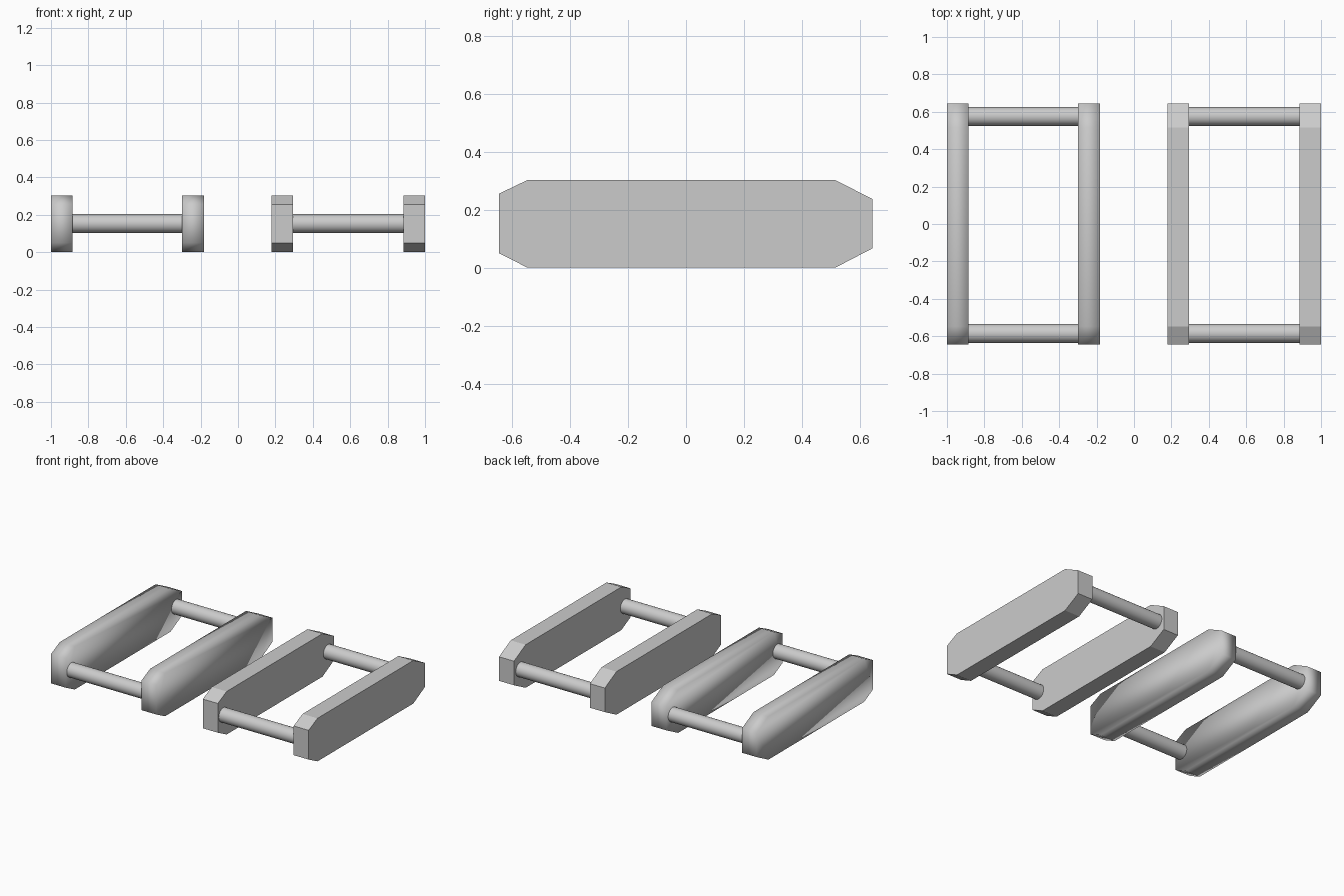
import bpy, bmesh, math

if "Cube" in bpy.data.objects:
    bpy.data.objects.remove(bpy.data.objects["Cube"])

# Side profile of a handle plate (y, z)
PROFILE = [(-0.547, 0), (0.515, 0), (0.644, 0.067), (0.644, 0.236),
           (0.515, 0.302), (-0.547, 0.302), (-0.645, 0.255), (-0.645, 0.05)]
WIDTH = 0.116


def plate(name, x0, smooth):
    bm = bmesh.new()
    face = bm.faces.new([bm.verts.new((x0, y, z)) for y, z in PROFILE])
    ext = bmesh.ops.extrude_face_region(bm, geom=[face])
    moved = [v for v in ext["geom"] if isinstance(v, bmesh.types.BMVert)]
    bmesh.ops.translate(bm, verts=moved, vec=(WIDTH, 0, 0))
    bmesh.ops.recalc_face_normals(bm, faces=bm.faces)
    for f in bm.faces:
        f.smooth = smooth
    mesh = bpy.data.meshes.new(name)
    bm.to_mesh(mesh)
    bm.free()
    bpy.context.collection.objects.link(bpy.data.objects.new(name, mesh))


def rod(name, x0, x1, y):
    bpy.ops.mesh.primitive_cylinder_add(
        vertices=32, radius=0.05, depth=x1 - x0,
        location=((x0 + x1) / 2, y, 0.153), rotation=(0, math.pi / 2, 0))
    bpy.context.object.name = name
    bpy.ops.object.shade_smooth_by_angle(angle=math.radians(40))


# Two frames: the left one soft-shaded, the right one flat-faced
for side, start, end, smooth in (("left", -1, -0.183, True), ("right", 0.179, 1, False)):
    plate(side + "_frame_plate_a", start, smooth)
    plate(side + "_frame_plate_b", end - WIDTH, smooth)
    # Cross rods joining the plates
    for pos, y in (("front", -0.585), ("back", 0.575)):
        rod(f"{side}_frame_{pos}_rod", start + WIDTH - 0.005, end - WIDTH + 0.005, y)
